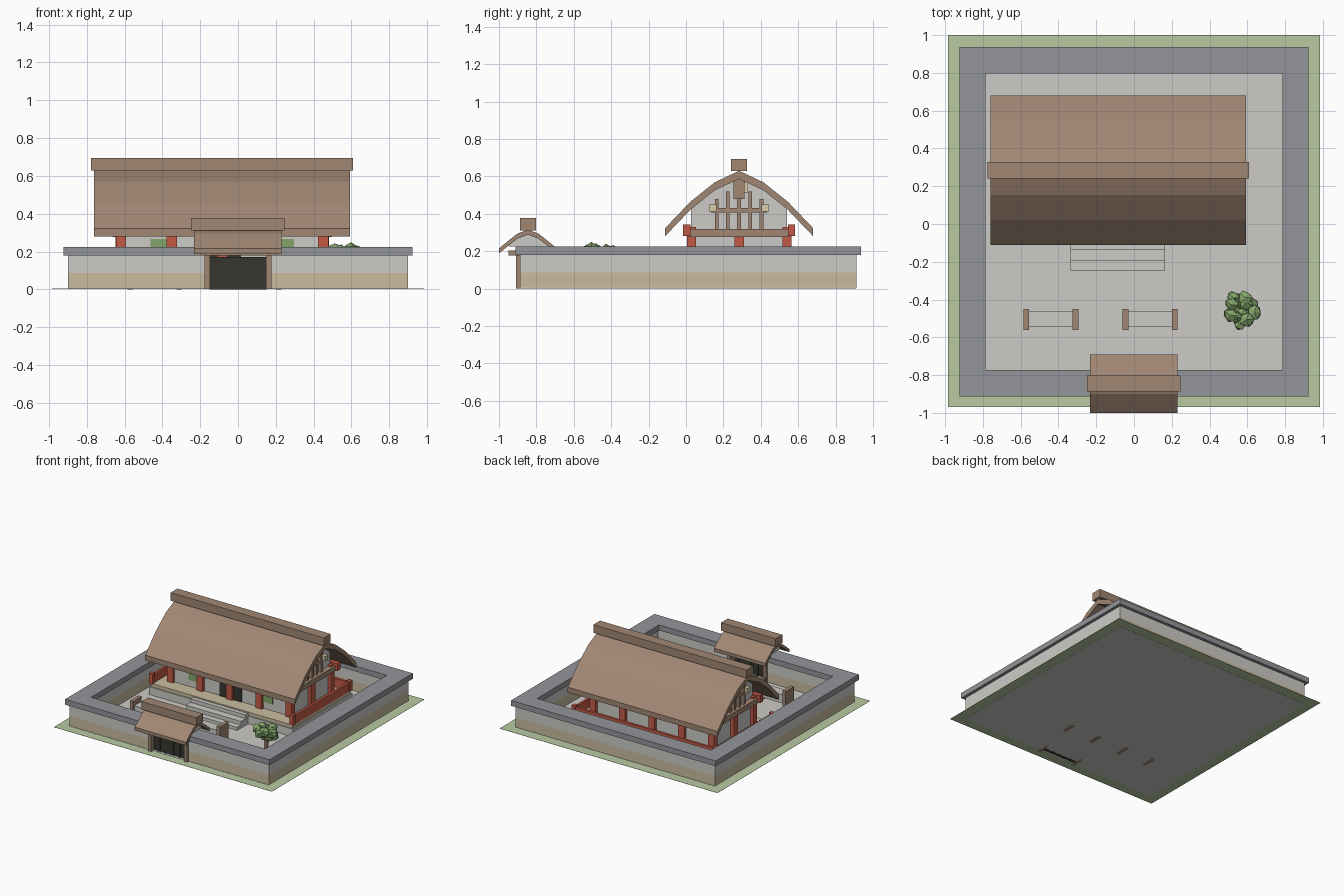
import bpy, bmesh, random
from mathutils import Vector, Matrix

random.seed(4)
if "Cube" in bpy.data.objects:
    bpy.data.objects.remove(bpy.data.objects["Cube"])


def material(name, *srgb):
    mat = bpy.data.materials.new(name)
    mat.use_nodes = True
    color = [(c / 255 / 12.92 if c < 11 else ((c / 255 + 0.055) / 1.055) ** 2.4) for c in srgb] + [1]
    mat.diffuse_color = color
    mat.node_tree.nodes["Principled BSDF"].inputs["Base Color"].default_value = color
    return mat


grass = material("grass green", 184, 202, 162)
plaster = material("pale plaster", 204, 203, 199)
tan = material("tan stone", 202, 188, 158)
slate = material("slate grey", 148, 149, 154)
brown = material("thatch brown", 161, 135, 115)
red = material("lacquer red", 196, 90, 70)
dark = material("dark timber", 54, 53, 47)
leaf = material("leaf green", 132, 166, 108)
cream = material("cream", 220, 206, 170)


def finish(name, bm, mat):
    bmesh.ops.recalc_face_normals(bm, faces=bm.faces)
    mesh = bpy.data.meshes.new(name)
    bm.to_mesh(mesh)
    bm.free()
    mesh.materials.append(mat)
    obj = bpy.data.objects.new(name, mesh)
    bpy.context.collection.objects.link(obj)
    return obj


def box(name, mat, xs, ys, zs):
    bm = bmesh.new()
    bmesh.ops.create_cube(bm, size=1)
    for v in bm.verts:
        v.co = [span[0] if c < 0 else span[1] for c, span in zip(v.co, (xs, ys, zs))]
    return finish(name, bm, mat)


def around(center, width):
    return (center - width / 2, center + width / 2)


def extrude_x(name, mat, xs, profile):
    """Sweep a closed (y, z) profile along x."""
    bm = bmesh.new()
    face = bm.faces.new([bm.verts.new((xs[0], y, z)) for y, z in profile])
    grown = bmesh.ops.extrude_face_region(bm, geom=[face])["geom"]
    moved = [g for g in grown if isinstance(g, bmesh.types.BMVert)]
    bmesh.ops.translate(bm, verts=moved, vec=(xs[1] - xs[0], 0, 0))
    return finish(name, bm, mat)


def mirrored(half, yc, drop=0):
    """Arch of (offset, z) points, listed from the ridge outwards, on both sides of yc."""
    left = [(yc - d, z - drop) for d, z in reversed(half)]
    right = [(yc + d, z - drop) for d, z in half[1:]]
    return left + right


def arched_roof(name, xs, yc, half, thick):
    outline = mirrored(half, yc) + mirrored(half, yc, thick)[::-1]
    return extrude_x(name, brown, xs, outline)


# Ground and courtyard floor
box("grass_plot", grass, (-0.985, 0.985), (-0.97, 1), (0.002, 0.003))
box("courtyard_floor", plaster, (-0.9, 0.9), (-0.89, 0.91), (0.001, 0.005))

# Perimeter wall in layers: tan footing, plaster, slate coping
GATE = 0.15


def wall_ring(name, mat, half, inner, zs, gap):
    yc = 0.012
    for side in (-1, 1):
        edge = sorted((side * half, side * inner))
        box(name + "_side", mat, edge, (yc - half, yc + half), zs)
    box(name + "_back", mat, (-inner, inner), (yc + inner, yc + half), zs)
    front = (yc - half, yc - inner)
    if gap:
        box(name + "_front", mat, (-inner, -gap), front, zs)
        box(name + "_front", mat, (gap, inner), front, zs)
    else:
        box(name + "_front", mat, (-inner, inner), front, zs)


wall_ring("wall_footing", tan, 0.9, 0.81, (0.002, 0.085), GATE)
wall_ring("wall_plaster", plaster, 0.9, 0.81, (0.085, 0.18), GATE)
wall_ring("wall_coping", slate, 0.924, 0.786, (0.18, 0.224), None)

# Gate
gate_y = -0.845
gate_half = [(0, 0.315), (0.055, 0.295), (0.105, 0.256), (0.155, 0.215)]
arched_roof("gate_roof", (-0.233, 0.23), gate_y, gate_half, 0.027)
box("gate_ridge", brown, (-0.249, 0.245), around(gate_y, 0.086), (0.312, 0.377))
extrude_x("gate_gable", plaster, (-0.19, 0.19),
          [(gate_y - 0.1, 0.224)] + mirrored(gate_half[:3], gate_y, 0.026) + [(gate_y + 0.1, 0.224)])
box("gate_lintel", brown, (-0.2, 0.2), (-0.95, -0.87), (0.178, 0.203))
for side in (-1, 1):
    box("gate_post", brown, around(side * 0.162, 0.028), (-0.91, -0.78), (0.001, 0.18))
planks = 10
for i in range(planks):
    step = 2 * GATE / planks
    depth = 0.03 if i % 2 else 0.02
    box("gate_plank", dark, around(-GATE + step * (i + 0.5), step), around(-0.86, depth), (0, 0.17))

# House platform, deck and steps
mid_x, mid_y = -0.084, 0.284
box("platform_base", plaster, around(mid_x, 1.3), around(mid_y, 0.77), (0.004, 0.068))
box("deck", tan, around(mid_x, 1.28), around(mid_y, 0.75), (0.068, 0.095))
for i, front in enumerate((-0.245, -0.195, -0.135)):
    box("step", plaster, (-0.335, 0.163), (front, -0.1), (0.004, 0.03 * (i + 1)))

# Low railing on both ends and the back
rail_z = (0.095, 0.165)
for side in (-1, 1):
    x = mid_x + side * 0.635
    box("end_rail", red, around(x, 0.02), around(mid_y, 0.75), rail_z)
    for y in (mid_y - 0.365, mid_y + 0.365):
        box("rail_post", red, around(x, 0.032), around(y, 0.032), (0.095, 0.178))
box("back_rail", red, around(mid_x, 1.27), around(mid_y + 0.365, 0.02), rail_z)

# House body with gable ends
house_half = [(0, 0.63), (0.131, 0.568), (0.26, 0.465), (0.396, 0.323)]
body_half = [(0, 0.588), (0.131, 0.527), (0.256, 0.425)]
house_x = around(mid_x, 1.07)
foot = [(mid_y - 0.256, 0.09)], [(mid_y + 0.256, 0.09)]
extrude_x("house_walls", plaster, house_x, foot[0] + mirrored(body_half, mid_y) + foot[1])
arched_roof("house_roof", around(mid_x, 1.353), mid_y, house_half, 0.043)
box("house_ridge", brown, around(mid_x, 1.385), around(mid_y, 0.086), (0.628, 0.694))

# Columns, eave beams, windows and door
for i in range(5):
    for side in (-1, 1):
        box("column", red, around(mid_x + (i - 2) * 0.2675, 0.055),
            around(mid_y + side * 0.255, 0.048), (0.095, 0.33))
for side in (-1, 1):
    box("eave_beam", red, around(mid_x, 1.2), around(mid_y + side * 0.28, 0.038), (0.282, 0.342))
    box("window", leaf, around(mid_x + side * 0.315, 0.13), around(mid_y - 0.256, 0.012), (0.15, 0.265))
box("house_door", dark, around(mid_x, 0.2), around(mid_y - 0.256, 0.014), (0.095, 0.24))

# Timber framing on each gable
for end in (-1, 1):
    face = mid_x + end * 0.535

    def timber(name, mat, y, wide, zs, out=0.025):
        box(name, mat, sorted((face - end * 0.01, face + end * out)), around(mid_y + y, wide), zs)

    timber("gable_column", red, 0, 0.052, (0.095, 0.28), 0.03)
    timber("gable_tie_beam", brown, 0, 0.54, (0.276, 0.318), 0.045)
    timber("gable_cross_beam", brown, 0, 0.3, (0.408, 0.432), 0.03)
    timber("gable_king_post", brown, 0, 0.058, (0.48, 0.585), 0.04)
    timber("gable_center_stud", brown, 0, 0.022, (0.31, 0.49))
    timber("gable_ornament", cream, 0.038, 0.018, (0.51, 0.57), 0.03)
    for side in (-1, 1):
        timber("gable_inner_stud", brown, side * 0.06, 0.018, (0.31, 0.52))
        timber("gable_outer_stud", brown, side * 0.12, 0.02, (0.31, 0.48))
        timber("beam_end", cream, side * 0.14, 0.038, (0.412, 0.45), 0.05)

# Courtyard benches
for x in (-0.44, 0.085):
    box("bench_seat", plaster, around(x, 0.24), around(-0.503, 0.085), (0.06, 0.13))
    for side in (-1, 1):
        box("bench_end", brown, around(x + side * 0.13, 0.03), around(-0.505, 0.11), (0, 0.17))

# Tree made of faceted leaf clumps
tree = Vector((0.57, -0.45, 0.17))
box("tree_trunk", brown, around(tree.x, 0.025), around(tree.y, 0.025), (0.004, 0.17))
bm = bmesh.new()
for i in range(16):
    angle = Matrix.Rotation(i * 2.4, 3, "Z")
    reach = 0.075 * (i / 15) ** 0.5
    spot = tree + angle @ Vector((reach, 0, random.uniform(-0.04, 0.055) * (1.2 - i / 25)))
    clump = bmesh.ops.create_icosphere(bm, subdivisions=1, radius=random.uniform(0.033, 0.046))
    for v in clump["verts"]:
        v.co = spot + v.co * random.uniform(0.8, 1.15)
finish("tree_leaves", bm, leaf)
